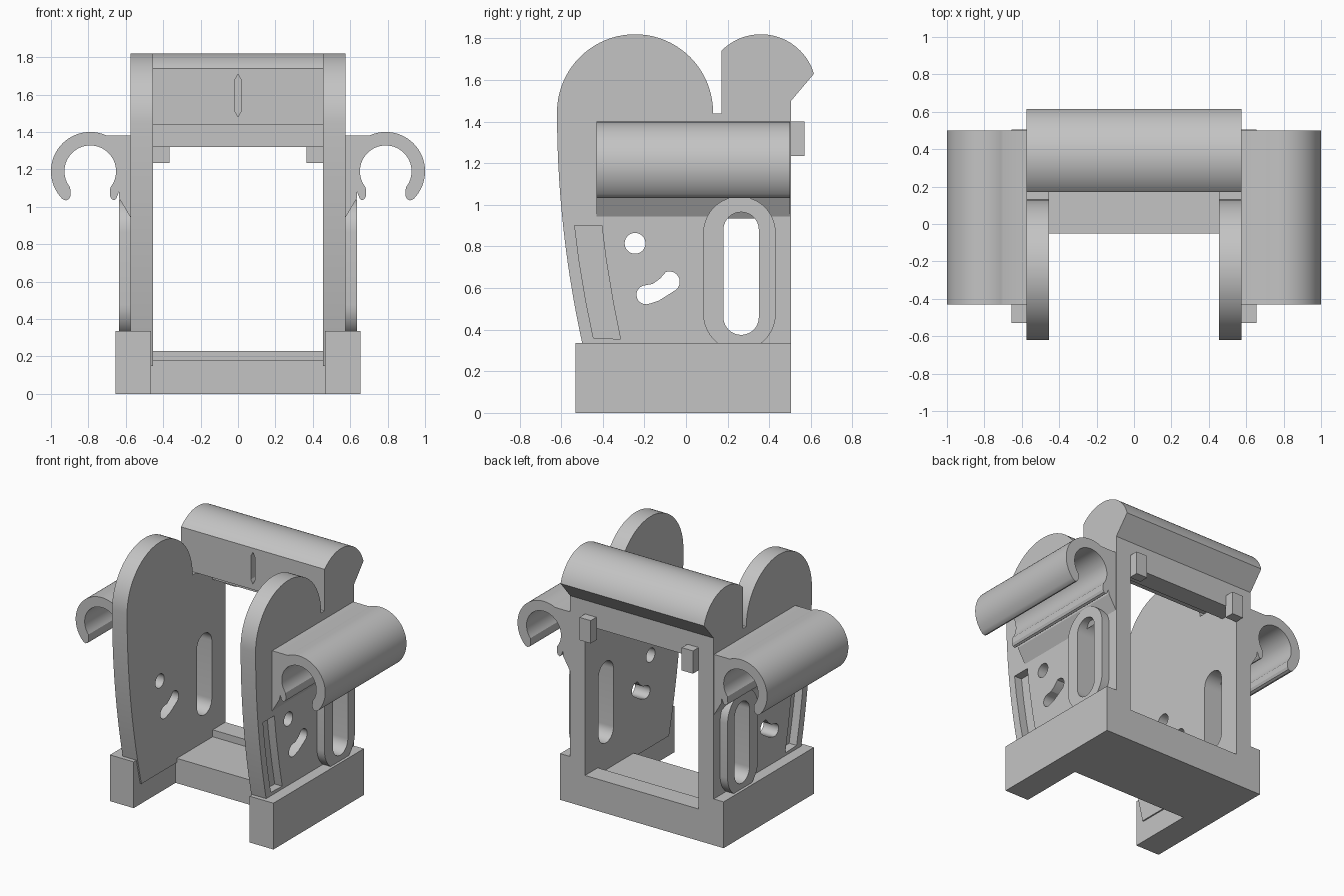
import bpy, bmesh, math

if "Cube" in bpy.data.objects:
    bpy.data.objects.remove(bpy.data.objects["Cube"])

grey = bpy.data.materials.new("plain grey")
grey.diffuse_color = (0.55, 0.55, 0.55, 1)
grey.use_nodes = True
grey.node_tree.nodes["Principled BSDF"].inputs["Base Color"].default_value = grey.diffuse_color


def prism(name, pts, axis, a, b):
    """Extrude a 2D outline: axis 'x' takes (y, z) points, axis 'y' takes (x, z) points."""
    bm = bmesh.new()
    place = (lambda p, d: (d, p[0], p[1])) if axis == "x" else (lambda p, d: (p[0], d, p[1]))
    lo = [bm.verts.new(place(p, a)) for p in pts]
    hi = [bm.verts.new(place(p, b)) for p in pts]
    bm.faces.new(lo)
    bm.faces.new(hi[::-1])
    n = len(pts)
    for i in range(n):
        bm.faces.new((lo[i], lo[(i + 1) % n], hi[(i + 1) % n], hi[i]))
    bmesh.ops.recalc_face_normals(bm, faces=bm.faces)
    me = bpy.data.meshes.new(name)
    bm.to_mesh(me)
    bm.free()
    ob = bpy.data.objects.new(name, me)
    bpy.context.collection.objects.link(ob)
    me.materials.append(grey)
    return ob


def box(name, x0, x1, y0, y1, z0, z1):
    return prism(name, [(x0, z0), (x1, z0), (x1, z1), (x0, z1)], "y", y0, y1)


def arc(cx, cz, r, a0, a1, n):
    return [(cx + r * math.cos(math.radians(a0 + (a1 - a0) * i / n)),
             cz + r * math.sin(math.radians(a0 + (a1 - a0) * i / n))) for i in range(n + 1)]


def capsule(cy, z0, z1, r):
    return arc(cy, z1 - r, r, 0, 180, 20) + arc(cy, z0 + r, r, 180, 360, 20)


def cut(ob, cutters):
    """Subtract the cutters, then remove them."""
    for c in cutters:
        m = ob.modifiers.new("cut", "BOOLEAN")
        m.operation, m.solver, m.object = "DIFFERENCE", "EXACT", c
    bpy.context.view_layer.update()
    deps = bpy.context.evaluated_depsgraph_get()
    me = bpy.data.meshes.new_from_object(ob.evaluated_get(deps))
    ob.modifiers.clear()
    ob.data = me
    for c in cutters:
        bpy.data.objects.remove(c)


# Outlines of the side plate (y, z)
plate_outline = [(-0.62 + 0.12 * ((1.445 - z) / 1.105) ** 2, z)
                 for z in [0.15 + 1.295 * i / 16 for i in range(16)]]
plate_outline += arc(-0.245, 1.445, 0.375, 180, 0, 40)
plate_outline += [(0.13, 1.44), (0.505, 1.44), (0.505, 0.15)]
bean = (arc(-0.192, 0.568, 0.046, 110, 290, 12) + [(-0.13, 0.54)]
        + arc(-0.08, 0.63, 0.05, -50, 110, 12) + [(-0.125, 0.645), (-0.16, 0.62)])
rail = [(-0.535, 0.90), (-0.405, 0.90), (-0.385, 0.74), (-0.35, 0.53), (-0.315, 0.355),
        (-0.445, 0.36), (-0.48, 0.53), (-0.515, 0.74)]

# Clip cross-section (x, z): open ring joined to the plate by a bracket
cx, cz = 0.79, 1.19
clip_outline = [(0.57, 1.38), (0.70, 1.38)]
clip_outline += arc(cx, cz, 0.21, 112, -45, 40)
clip_outline += [(0.92, 1.034), (0.903, 1.042), (0.895, 1.06)]
clip_outline += arc(cx, cz, 0.138, -39, 219, 48)
clip_outline += [(0.685, 1.06), (0.677, 1.042), (0.662, 1.035), (0.650, 1.045),
                 (0.637, 1.08), (0.635, 1.045), (0.57, 0.935)]

for s, side in ((1, "right"), (-1, "left")):
    # Side plate with slot, round hole, bean hole and shallow outer recess
    plate = prism(side + "_side_plate", plate_outline, "x", s * 0.455, s * 0.575)
    cut(plate, [
        prism("slot_cutter", capsule(0.265, 0.375, 0.965, 0.085), "x", s * 0.4, s * 0.7),
        prism("hole_cutter", arc(-0.245, 0.815, 0.05, 0, 350, 35), "x", s * 0.4, s * 0.7),
        prism("bean_cutter", bean, "x", s * 0.4, s * 0.7),
        prism("rail_cutter", rail, "x", s * 0.515, s * 0.7),
    ])
    # Raised rim around the slot
    rim = prism(side + "_slot_rim", capsule(0.257, 0.30, 1.04, 0.174), "x", s * 0.57, s * 0.635)
    cut(rim, [prism("rim_cutter", capsule(0.265, 0.375, 0.965, 0.085), "x", s * 0.4, s * 0.7)])
    # Side clip
    prism(side + "_clip", [(s * x, z) for x, z in clip_outline], "y", -0.43, 0.50)
    # Base arm and rear tab
    box(side + "_base_arm", s * 0.465, s * 0.655, -0.53, 0.505, 0, 0.335)
    box(side + "_rear_tab", s * 0.365, s * 0.455, 0.50, 0.57, 1.235, 1.40)

# Base crosspiece and its rear ridge
box("base_crosspiece", -0.47, 0.47, -0.05, 0.505, 0, 0.18)
box("base_ridge", -0.46, 0.46, 0.36, 0.505, 0.17, 0.23)

# Rounded top beam with a narrow pointed groove, and the lower lip behind it
beam_outline = [(0.17, 1.44)] + arc(0.36, 1.554, 0.266, 135.5, 16.6, 30) + [(0.505, 1.50), (0.505, 1.44)]
beam = prism("top_beam", beam_outline, "x", -0.575, 0.575)
groove = [(0, 1.48), (0.016, 1.51), (0.016, 1.68), (0, 1.71), (-0.016, 1.68), (-0.016, 1.51)]
cut(beam, [prism("groove_cutter", groove, "y", 0.1, 0.22)])
box("beam_lower_lip", -0.46, 0.46, 0.36, 0.505, 1.32, 1.445)

# Smooth the curved walls, keep sharp edges
for ob in bpy.context.scene.objects:
    ob.select_set(True)
    bpy.context.view_layer.objects.active = ob
bpy.ops.object.shade_smooth_by_angle(angle=math.radians(25))
